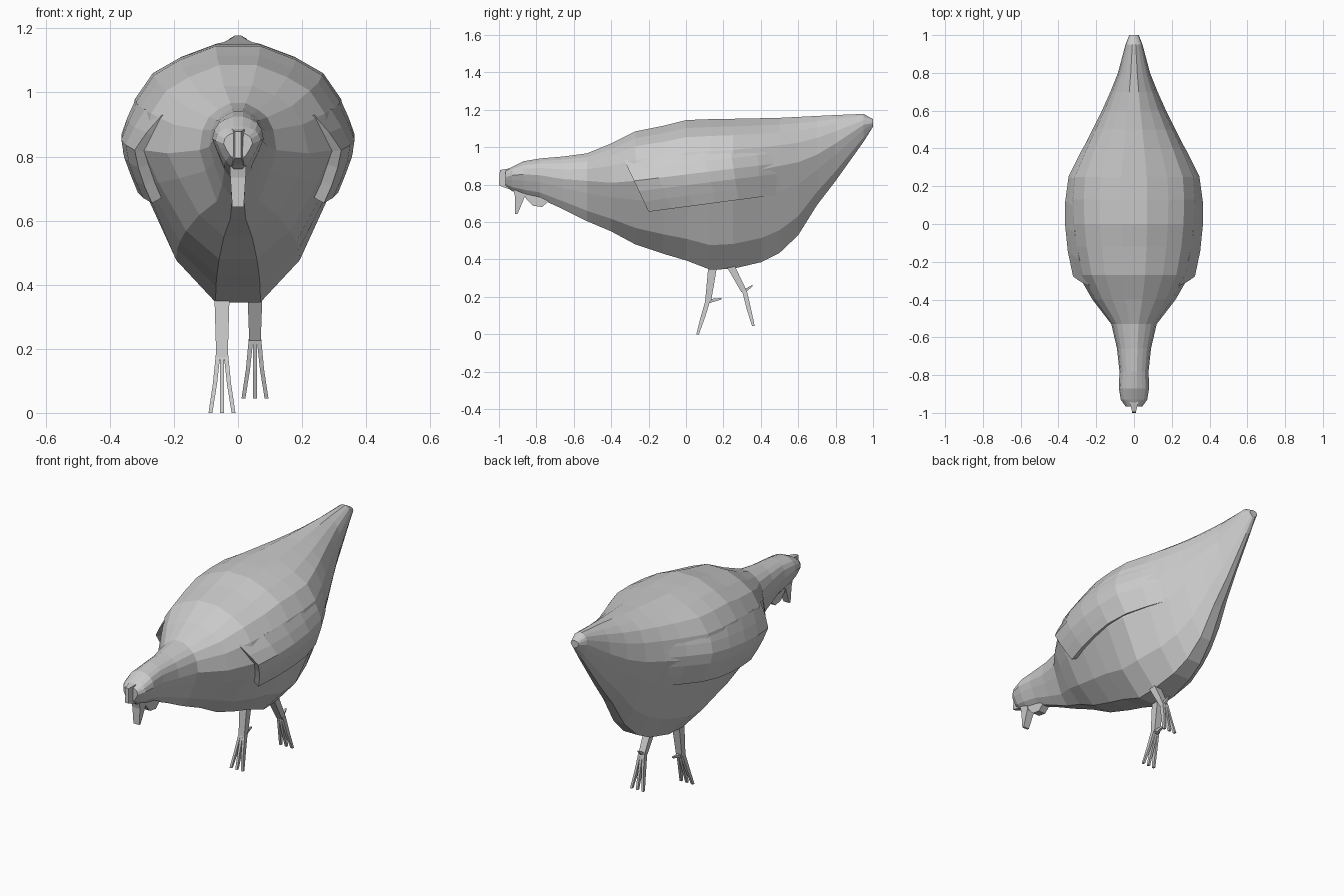
import bpy, bmesh
from mathutils import Vector

if "Cube" in bpy.data.objects:
    bpy.data.objects.remove(bpy.data.objects["Cube"])

# Body stations: y, half width, widest height, top, bottom
STATIONS = [
    (-.965, .045, .84, .875, .79), (-.93, .07, .85, .895, .765), (-.87, .08, .855, .925, .745),
    (-.78, .077, .85, .94, .725), (-.66, .09, .83, .95, .67), (-.53, .12, .82, .967, .605),
    (-.4, .22, .81, 1.02, .55), (-.27, .295, .82, 1.085, .48), (-.12, .33, .83, 1.115, .43),
    (0, .345, .84, 1.145, .395), (.13, .35, .85, 1.15, .345), (.25, .34, .86, 1.152, .35),
    (.4, .27, .88, 1.155, .385), (.5, .22, .9, 1.157, .435), (.6, .17, .92, 1.162, .53),
    (.7, .125, .96, 1.167, .69), (.8, .085, 1.02, 1.172, .82), (.95, .045, 1.12, 1.178, 1.03),
    (1, .025, 1.13, 1.15, 1.11)]
# Half cross-section, bottom to top, relative to the widest height
HALF = [(.2, -1), (.55, -.74), (.84, -.3), (1, 0), (.92, .43), (.76, .7), (.52, .86), (.2, 1)]


def lerp(a, b, t):
    return a + (b - a) * t


def half_section(y):
    i = max(k for k in range(len(STATIONS) - 1) if STATIONS[k][0] <= y)
    a, b = STATIONS[i], STATIONS[i + 1]
    t = (y - a[0]) / (b[0] - a[0])
    _, w, mid, top, bot = [lerp(p, q, t) for p, q in zip(a, b)]
    return [(w * x, mid + z * ((top - mid) if z > 0 else (mid - bot))) for x, z in HALF]


def half_width(y, z):
    pts = half_section(y)
    for (x0, z0), (x1, z1) in zip(pts, pts[1:]):
        if z0 <= z <= z1:
            return lerp(x0, x1, (z - z0) / (z1 - z0))
    return 0


def finish(name, bm, recalc=True):
    if recalc:
        bmesh.ops.recalc_face_normals(bm, faces=bm.faces)
    mesh = bpy.data.meshes.new(name)
    bm.to_mesh(mesh)
    bm.free()
    ob = bpy.data.objects.new(name, mesh)
    bpy.context.collection.objects.link(ob)
    return ob


def loft(bm, rings):
    loops = [[bm.verts.new(p) for p in r] for r in rings]
    n = len(loops[0])
    for a, b in zip(loops, loops[1:]):
        for i in range(n):
            j = (i + 1) % n
            bm.faces.new((a[i], a[j], b[j], b[i]))
    bm.faces.new(loops[0])
    bm.faces.new(loops[-1])


def square(p, wx, wy):
    x, y, z = p
    return [(x - wx, y - wy, z), (x + wx, y - wy, z), (x + wx, y + wy, z), (x - wx, y + wy, z)]


# Body, neck, head and tail in one skin
bm = bmesh.new()
rings = []
for s in STATIONS:
    h = half_section(s[0])
    rings.append([(x, s[0], z) for x, z in h] + [(-x, s[0], z) for x, z in reversed(h)])
loft(bm, rings)
finish("body", bm)

# Folded wings: raised patches following the body, with a stepped front and lower edge
bm = bmesh.new()
NS, NT = 6, 5
grid = []
for i in range(NS + 1):
    s = i / NS
    row = []
    for j in range(NT + 1):
        t = j / NT
        z = lerp(lerp(.655, .75, s), lerp(.93, 1.03, s), t)
        y = lerp(lerp(-.2, -.33, t), .52, s)
        lift = .036 * (1 - s) ** .6 * (1 - t ** 3) - .008 * s
        row.append(bm.verts.new((half_width(y, z) + lift + .004, y, z)))
    grid.append(row)
for i in range(NS):
    for j in range(NT):
        bm.faces.new((grid[i][j], grid[i + 1][j], grid[i + 1][j + 1], grid[i][j + 1]))
wing = finish("wings", bm, recalc=False)
sol = wing.modifiers.new("thickness", 'SOLIDIFY')
sol.thickness, sol.offset = .05, -1
wing.modifiers.new("mirror", 'MIRROR')

# Downward beak, wattle and comb
bm = bmesh.new()
loft(bm, [square((0, -.89, .78), .026, .035), square((0, -.888, .735), .024, .026),
          square((0, -.907, .642), .018, .006)])
finish("beak", bm)

bm = bmesh.new()
outline = [(-.87, .76), (-.855, .725), (-.82, .688), (-.77, .68), (-.735, .71), (-.72, .74)]
loft(bm, [[(x, y, z) for y, z in outline] for x in (-.022, .022)])
finish("wattle", bm)

bm = bmesh.new()
outline = [(-1, .795), (-.93, .77), (-.92, .89), (-.955, .885), (-.995, .878)]
loft(bm, [[(x * (1 if y > -.96 else .5), y, z) for y, z in outline] for x in (-.02, .02)])
finish("comb", bm)

# Legs in stride, each with three front toes and one back toe
for name, x, hip, ankle, foot, spur in (
        ("left_leg", -.05, (.145, .38), (.118, .175), (.062, .006), (.19, .19)),
        ("right_leg", .053, (.225, .39), (.312, .225), (.36, .045), (.355, .26))):
    bm = bmesh.new()
    loft(bm, [square((x, *hip), .024, .024), square((x, *ankle), .018, .016)])
    for side in (-1, 0, 1):
        top = (x + side * .012, ankle[0], ankle[1] + .01)
        mid = (x + side * .022, lerp(ankle[0], foot[0], .5), lerp(ankle[1], foot[1], .5))
        loft(bm, [square(top, .007, .013), square(mid, .0065, .012),
                  square((x + side * .036, foot[0], foot[1] - (.006 if x < 0 else 0)), .006, .007)])
    loft(bm, [[(x + a, ankle[0] - .005, ankle[1] + b) for a, b in ((-.012, -.012), (.012, -.012), (.012, .012), (-.012, .012))],
              [(x + a, spur[0], spur[1] + b) for a, b in ((-.004, -.004), (.004, -.004), (.004, .004), (-.004, .004))]])
    finish(name, bm)
